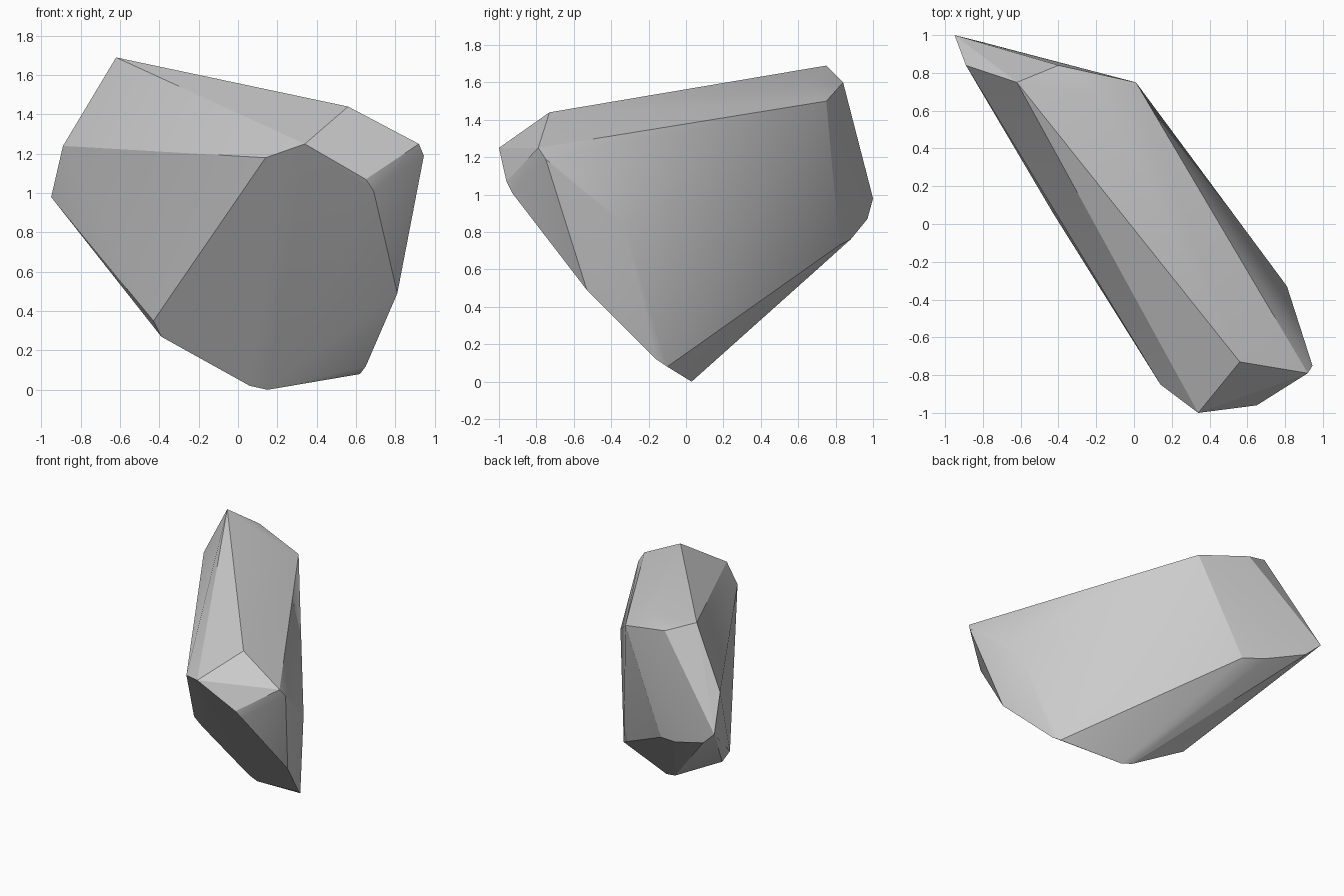
import bpy, bmesh, math

if "Cube" in bpy.data.objects:
    bpy.data.objects.remove(bpy.data.objects["Cube"])

# Corner points of the faceted boulder, grouped by region
top_ridge = [(-.62, .75, 1.69), (-.40, .84, 1.60), (-.16, .67, 1.59),
             (.01, .75, 1.50), (.56, -.73, 1.44)]
left_back_end = [(-.95, 1.0, .98), (-.89, .84, 1.24), (-.83, .97, .87),
                 (-.52, .88, .76), (-.35, .82, .73)]
right_front_end = [(.92, -.79, 1.25), (.945, -.75, 1.19), (.81, -.33, .84),
                   (.81, -.53, .49), (.65, -.96, 1.07), (.69, -.93, 1.01),
                   (.34, -1.0, 1.25), (.14, -.85, 1.18)]
base = [(.15, .03, 0), (.06, .05, .02), (.62, -.10, .08), (.65, -.16, .12),
        (-.39, .10, .27), (-.43, .06, .35)]

# Wrap the corners in a convex hull
bm = bmesh.new()
for co in top_ridge + left_back_end + right_front_end + base:
    bm.verts.new(co)
hull = bmesh.ops.convex_hull(bm, input=bm.verts[:])
loose = [v for v in bm.verts if not v.link_faces]
bmesh.ops.delete(bm, geom=loose, context='VERTS')
bmesh.ops.recalc_face_normals(bm, faces=bm.faces[:])

mesh = bpy.data.meshes.new("boulder")
bm.to_mesh(mesh)
bm.free()
boulder = bpy.data.objects.new("boulder", mesh)
bpy.context.collection.objects.link(boulder)

# Soft shading across shallow facets, crisp main edges
bpy.context.view_layer.objects.active = boulder
boulder.select_set(True)
bpy.ops.object.shade_smooth_by_angle(angle=math.radians(20))
